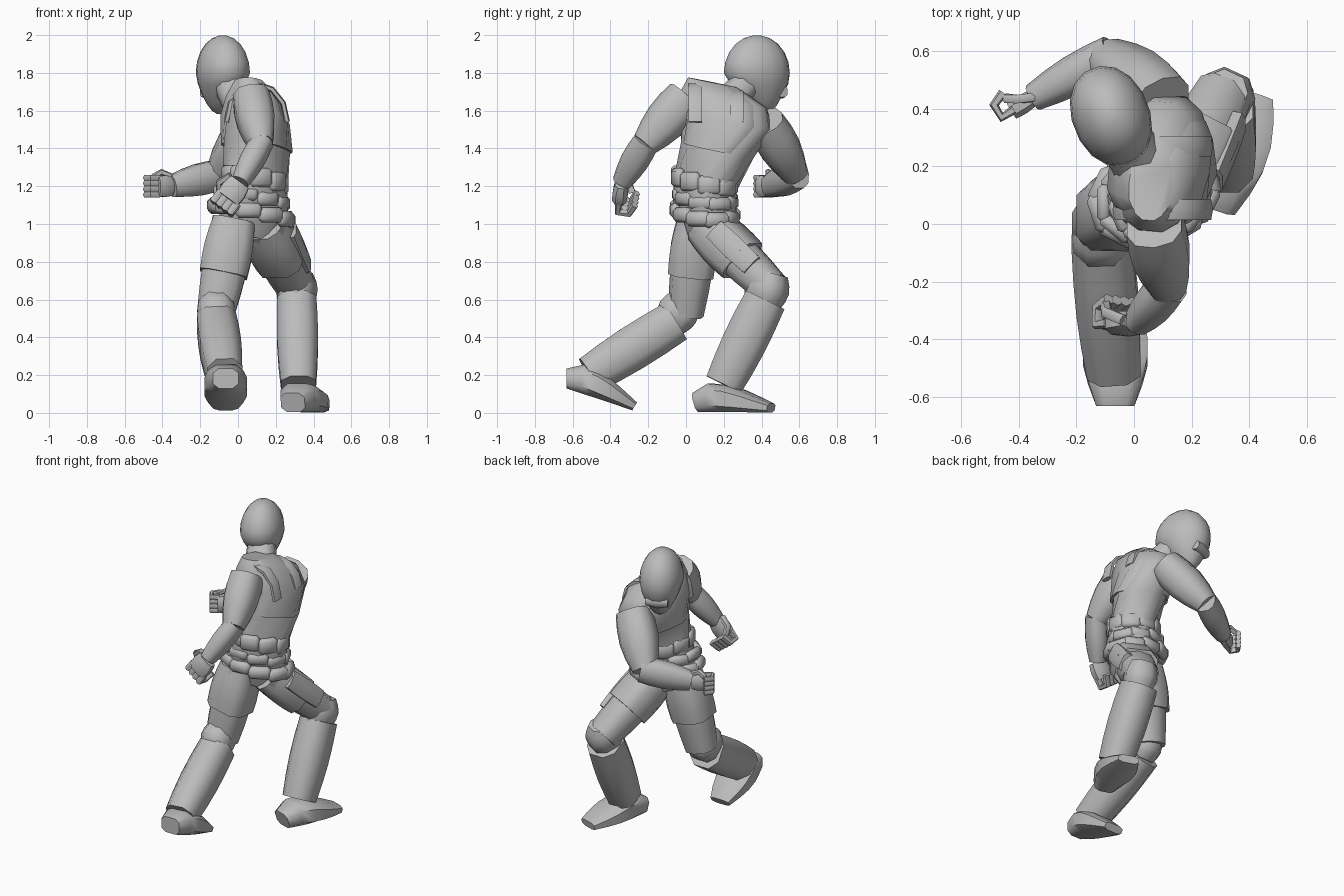
import bpy, bmesh, math
from mathutils import Vector, Matrix

if "Cube" in bpy.data.objects:
    bpy.data.objects.remove(bpy.data.objects["Cube"], do_unlink=True)

grey = bpy.data.materials.new("plain_grey")
grey.use_nodes = True
grey.diffuse_color = (.5, .5, .5, 1)
grey.node_tree.nodes["Principled BSDF"].inputs["Base Color"].default_value = grey.diffuse_color
ACROSS, FORWARD, UP = Vector((1, 0, 0)), Vector((0, 1, 0)), Vector((0, 0, 1))
CREASE = math.radians(52)


def finish(name, bm):
    """Shade smooth, keep creases sharp, and link the part."""
    bmesh.ops.recalc_face_normals(bm, faces=bm.faces)
    for face in bm.faces:
        face.smooth = True
    for edge in bm.edges:
        edge.smooth = edge.calc_face_angle(math.pi) < CREASE
    mesh = bpy.data.meshes.new(name)
    bm.to_mesh(mesh)
    bm.free()
    mesh.materials.append(grey)
    bpy.context.collection.objects.link(bpy.data.objects.new(name, mesh))


def outline(centre, u, v, sides, power):
    """Rounded-box ring with half axes u and v."""
    points = []
    for i in range(sides):
        angle = math.tau * (i + .5) / sides
        c, s = math.cos(angle), math.sin(angle)
        c = math.copysign(abs(c) ** power, c)
        s = math.copysign(abs(s) ** power, s)
        points.append(centre + u * c + v * s)
    return points


def loft(name, rings):
    """Skin a series of rings and close both ends."""
    bm = bmesh.new()
    rows = [[bm.verts.new(point) for point in ring] for ring in rings]
    count = len(rows[0])
    for low, high in zip(rows, rows[1:]):
        for i in range(count):
            j = (i + 1) % count
            bm.faces.new((low[i], low[j], high[j], high[i]))
    bm.faces.new(rows[0])
    bm.faces.new(rows[-1])
    finish(name, bm)


def tube(name, path, sizes, side=ACROSS, sides=8, power=.8):
    """Loft along a path; sizes are pairs of half width and half depth."""
    rings = []
    for i, (centre, (wide, deep)) in enumerate(zip(path, sizes)):
        tangent = (path[min(i + 1, len(path) - 1)] - path[max(i - 1, 0)]).normalized()
        u = (side - tangent * side.dot(tangent)).normalized()
        rings.append(outline(centre, u * wide, tangent.cross(u) * deep, sides, power))
    loft(name, rings)


def limb(name, start, end, wide, deep, taper=1.0, swell=.1, side=ACROSS, sides=10, power=.8):
    """Straight segment that tapers and swells by rule."""
    steps = [i / 4 for i in range(5)]
    scales = [1 + (taper - 1) * t + swell * math.sin(math.pi * t) for t in steps]
    tube(name, [start.lerp(end, t) for t in steps],
         [(wide * k, deep * k) for k in scales], side, sides, power)


def stack(name, levels, power):
    """Level rings whose heading twists from the hips to the shoulders."""
    rings = []
    for x, y, z, wide, deep in levels:
        angle = math.radians(15 + 70 * min(max((z - 1) / .6, 0), 1))
        u = Vector((math.cos(angle), math.sin(angle), -.2))
        v = Vector((-math.sin(angle), math.cos(angle), 0))
        rings.append(outline(Vector((x, y, z)), u * wide, v * deep, 14, power))
    loft(name, rings)


def pad_row(name, centre, wide, deep, turn, size, count):
    """Bevelled pads following a tilted oval around the waist."""
    spin = Matrix.Rotation(math.radians(turn), 4, 'Z')
    for i in range(count):
        angle = math.tau * i / count
        c, s = math.cos(angle), math.sin(angle)
        place = Matrix.Translation(centre) @ spin @ Matrix.Translation(
            (wide * c, deep * s, -.2 * wide * c))
        facing = Matrix.Rotation(math.atan2(s / deep, c / wide), 4, 'Z')
        bm = bmesh.new()
        bmesh.ops.create_cube(bm, size=1)
        bmesh.ops.scale(bm, vec=size, verts=bm.verts)
        bmesh.ops.bevel(bm, geom=bm.edges[:], offset=size[0] / 3, segments=1, affect='EDGES')
        bmesh.ops.transform(bm, matrix=place @ facing, verts=bm.verts)
        finish(f"{name}_{i + 1}", bm)


def hand(name, wrist, along, across, curl, joint):
    """Palm, four curled fingers and a thumb, sized by one finger joint."""
    d = along.normalized()
    s = (across - d * across.dot(d)).normalized()
    c = d.cross(s) * curl
    limb(name + "_palm", wrist, wrist + d * joint * 1.8, joint, joint * .6, 1.1, .15, s, 8)
    thick = joint / 3
    for i in range(4):
        base = wrist + d * joint * 1.6 + s * (i - 1.5) * joint * .6
        path = [base, base + d * joint, base + (d + c) * joint, base + c * joint * 1.4]
        tube(f"{name}_finger_{i + 1}", path, [(thick, thick)] * 4, s, 6)
    base = wrist + s * joint
    path = [base, base + (d + s * .5 + c * .5) * joint, base + (d * 1.7 + c) * joint]
    tube(name + "_thumb", path, [(thick, thick)] * 3, c, 6)


def boot(name, heel, toe):
    """Wedge foot resting on the line from heel to toe."""
    along = (toe - heel).normalized()
    rise = (UP - along * along.z).normalized()
    path, sizes = [], []
    for i in range(6):
        t = i / 5
        height = .02 + .06 * math.sin(math.pi * math.sqrt(.04 + .9 * t))
        path.append(heel.lerp(toe, t) + rise * height)
        sizes.append((.07 + .05 * math.sin(math.pi * t), height))
    tube(name, path, sizes, along.cross(UP), 8, .65)


# Trunk and the vest that wraps its upper levels
trunk = [
    (.06, .1, .93, .13, .09), (.07, .1, 1.1, .2, .15), (.09, .1, 1.2, .17, .15),
    (.1, .17, 1.4, .2, .16), (.09, .21, 1.55, .25, .16), (.08, .2, 1.66, .23, .13),
    (.06, .14, 1.75, .13, .07)]
stack("torso", trunk, .8)
stack("vest", [(x, y, z, wide * .82, deep * 1.1) for x, y, z, wide, deep in trunk[3:]], .65)
for number, y in enumerate((.05, .27)):
    arc = [math.pi * i / 6 for i in range(7)]
    path = [Vector((.1 + .16 * math.cos(a), y, 1.54 + (.21 - .2 * y) * math.sin(a))) for a in arc]
    tube(f"shoulder_strap_{number + 1}", path, [(.04, .015)] * len(path), FORWARD, 6)

# Belt and rows of overlapping pads
hips = Vector((.07, .1, 1.06))
pad_row("belt_pouch", hips, .2, .15, 18, (.06, .14, .08), 10)
pad_row("waist_pad", hips + UP * .08, .18, .14, 25, (.05, .13, .07), 9)
pad_row("rib_pad", hips + UP * .17 + ACROSS * .02, .16, .14, 45, (.05, .12, .1), 9)

# Head: an egg narrowing to the jaw, with a brow overhang
skull = Vector((-.08, .375, 1.8))
nape = Vector((.03, .2, 1.62))
limb("neck", nape, skull, .1, .09, .8, 0)
look = Vector((-.4, 1, 0)).normalized()
rings = []
for i in range(11):
    lift = -math.cos(math.pi * (i + .4) / 10.8)
    girth = math.sqrt(1 - lift * lift)
    jaw = max(-lift, 0)
    brow = 1 - .3 * jaw if lift > -.45 else 1 - .45 * jaw
    centre = skull + UP * lift * (.2 + .02 * jaw) + look * .05 * jaw
    rings.append(outline(centre, look.cross(UP) * .135 * girth * (1 - .25 * jaw),
                         look * .18 * girth * brow, 16, .95))
loft("head", rings)
mask = skull + look * .12 - UP * .1
limb("goggles", mask - look.cross(UP) * .07, mask + look.cross(UP) * .07,
     .03, .03, 1, .3, UP, 8)

# Left arm, reaching across the front
shoulder = Vector((.1, .42, 1.54))
elbow = Vector((-.1, .58, 1.26))
wrist = Vector((-.35, .44, 1.2))
limb("left_upper_arm", shoulder, elbow, .11, .1, .7, .25)
limb("left_forearm", elbow.lerp(wrist, -.1), wrist, .08, .065, .75, .2, UP)
hand("left_hand", wrist, Vector((-.8, -.5, 0)), UP, 1, .05)

# Right arm, swung behind
shoulder = Vector((.07, 0, 1.67))
elbow = Vector((.12, -.22, 1.42))
wrist = Vector((.01, -.34, 1.22))
limb("right_upper_arm", shoulder, elbow, .1, .11, .65, .2)
limb("right_forearm", elbow.lerp(wrist, -.1), wrist, .06, .07, .75, .2)
hand("right_hand", wrist, Vector((-.6, -.1, -.8)), Vector((-.8, .1, .6)), 1, .06)

# Both legs share one recipe: thigh, guard, knee, shin
poses = {
    "right": (Vector((-.02, .06, 1.02)), Vector((-.12, 0, .52)), Vector((-.07, -.51, .2)), ACROSS),
    "left": (Vector((.13, .1, 1)), Vector((.31, .45, .66)), Vector((.32, .2, .15)),
             Vector((1, -.5, 0)))}
for name, (hip, knee, ankle, side) in poses.items():
    limb(name + "_thigh", hip, knee, .12, .11, .85, .1, side)
    limb(name + "_thigh_guard", hip, hip.lerp(knee, .57), .115, .11, 1.15, .1, side, 8, .6)
    shin = (ankle - knee).normalized()
    limb(name + "_knee", knee + UP * .08, knee + shin * .1, .08, .09, 1, .3, side, 8)
    limb(name + "_shin", knee + shin * .07, ankle, .11, .12, .9, .1, ACROSS, 8)
boot("right_boot", Vector((-.065, -.65, .13)), Vector((-.065, -.28, .01)))
boot("left_boot", Vector((.29, .06, 0)), Vector((.42, .45, 0)))

# Holster strapped outside the left thigh
limb("thigh_holster", Vector((.28, .15, .97)), Vector((.36, .35, .78)),
     .06, .03, 1, .1, FORWARD + UP, 8, .6)
